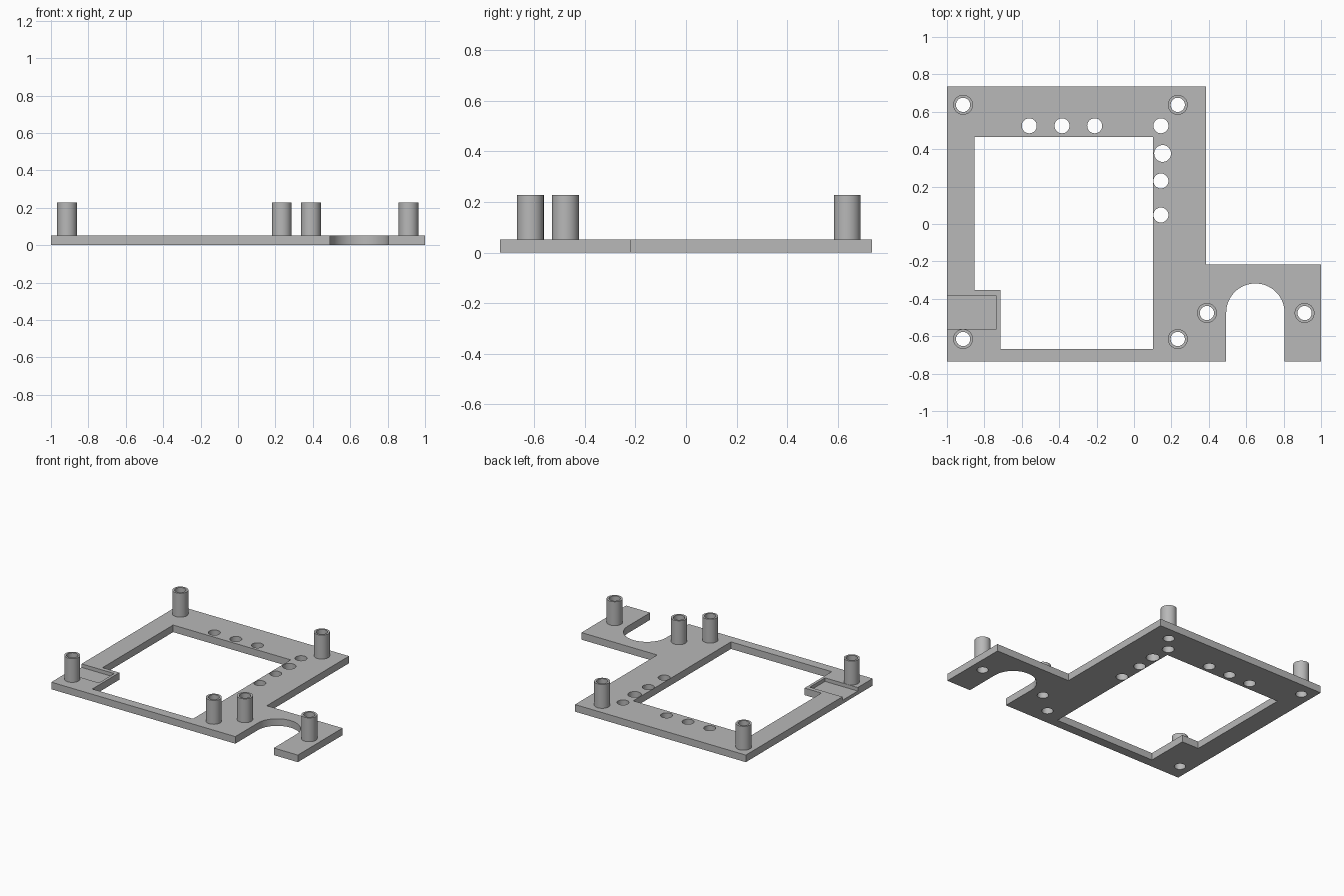
import bpy, bmesh, math

if "Cube" in bpy.data.objects:
    bpy.data.objects.remove(bpy.data.objects["Cube"], do_unlink=True)

THICK, TOP = 0.052, 0.227
POST_R, BORE_R = 0.053, 0.038
POSTS = [(-0.914, 0.637), (0.234, 0.637), (-0.914, -0.615),
         (0.234, -0.615), (0.39, -0.476), (0.912, -0.476)]
HOLES = [(-0.56, 0.525), (-0.385, 0.525), (-0.21, 0.525),
         (0.144, 0.525), (0.144, 0.23), (0.144, 0.048)]

grey = bpy.data.materials.new("plain grey")
grey.use_nodes = True
colour = (0.48, 0.48, 0.48, 1)
grey.diffuse_color = colour
grey.node_tree.nodes["Principled BSDF"].inputs["Base Color"].default_value = colour


def circle(x, y, r, n=48):
    return [(x + r * math.cos(math.tau * i / n), y + r * math.sin(math.tau * i / n))
            for i in range(n)]


def prism(bm, points, z0, z1):
    """Closed upright prism over a 2D outline."""
    face = bm.faces.new([bm.verts.new((x, y, z0)) for x, y in points])
    top = bmesh.ops.extrude_face_region(bm, geom=[face])["geom"]
    bmesh.ops.translate(bm, vec=(0, 0, z1 - z0),
                        verts=[g for g in top if isinstance(g, bmesh.types.BMVert)])


def make_object(name, bm):
    bmesh.ops.recalc_face_normals(bm, faces=bm.faces)
    mesh = bpy.data.meshes.new(name)
    bm.to_mesh(mesh)
    bm.free()
    mesh.materials.append(grey)
    obj = bpy.data.objects.new(name, mesh)
    bpy.context.collection.objects.link(obj)
    return obj


def smooth(obj):
    bpy.ops.object.select_all(action="DESELECT")
    obj.select_set(True)
    bpy.context.view_layer.objects.active = obj
    bpy.ops.object.shade_smooth_by_angle(angle=math.radians(30))


# Base plate outline with the round-topped notch in the side arm
arch = [(0.649 - 0.156 * math.cos(math.pi * i / 32),
         -0.474 + 0.156 * math.sin(math.pi * i / 32)) for i in range(33)]
outline = [(-1, -0.735), (0.493, -0.735)] + arch + [
    (0.805, -0.735), (1, -0.735), (1, -0.217), (0.386, -0.217),
    (0.386, 0.735), (-1, 0.735)]
bm = bmesh.new()
prism(bm, outline, 0, THICK)
plate = make_object("base_plate", bm)

# Cutters: stepped window, cable groove, wiring holes and post bores
window = [(-0.852, 0.465), (0.102, 0.465), (0.102, -0.667),
          (-0.715, -0.667), (-0.715, -0.353), (-0.852, -0.353)]
groove = [(-1.1, -0.562), (-0.735, -0.562), (-0.735, -0.384), (-1.1, -0.384)]
bm = bmesh.new()
prism(bm, window, -0.1, 0.2)
prism(bm, groove, THICK / 2, 0.2)
for x, y in HOLES:
    prism(bm, circle(x, y, 0.04), -0.1, 0.2)
prism(bm, circle(0.153, 0.377, 0.045), -0.1, 0.2)
for x, y in POSTS:
    prism(bm, circle(x, y, BORE_R), -0.1, 0.2)
cutter = make_object("plate_cutter", bm)
cutter.hide_render = True

cut = plate.modifiers.new("openings", "BOOLEAN")
cut.operation = "DIFFERENCE"
cut.solver = "EXACT"
cut.object = cutter
bpy.context.view_layer.objects.active = plate
bpy.ops.object.modifier_apply(modifier=cut.name)
bpy.data.objects.remove(cutter, do_unlink=True)
smooth(plate)

# Hollow mounting posts
for number, (x, y) in enumerate(POSTS, 1):
    bm = bmesh.new()
    rings = [[bm.verts.new((px, py, z)) for px, py in circle(x, y, r)]
             for r, z in ((POST_R, THICK), (POST_R, TOP), (BORE_R, TOP), (BORE_R, THICK))]
    for a, b in zip(rings, rings[1:] + rings[:1]):
        for i in range(len(a)):
            j = (i + 1) % len(a)
            bm.faces.new((a[i], a[j], b[j], b[i]))
    smooth(make_object(f"mounting_post_{number}", bm))
